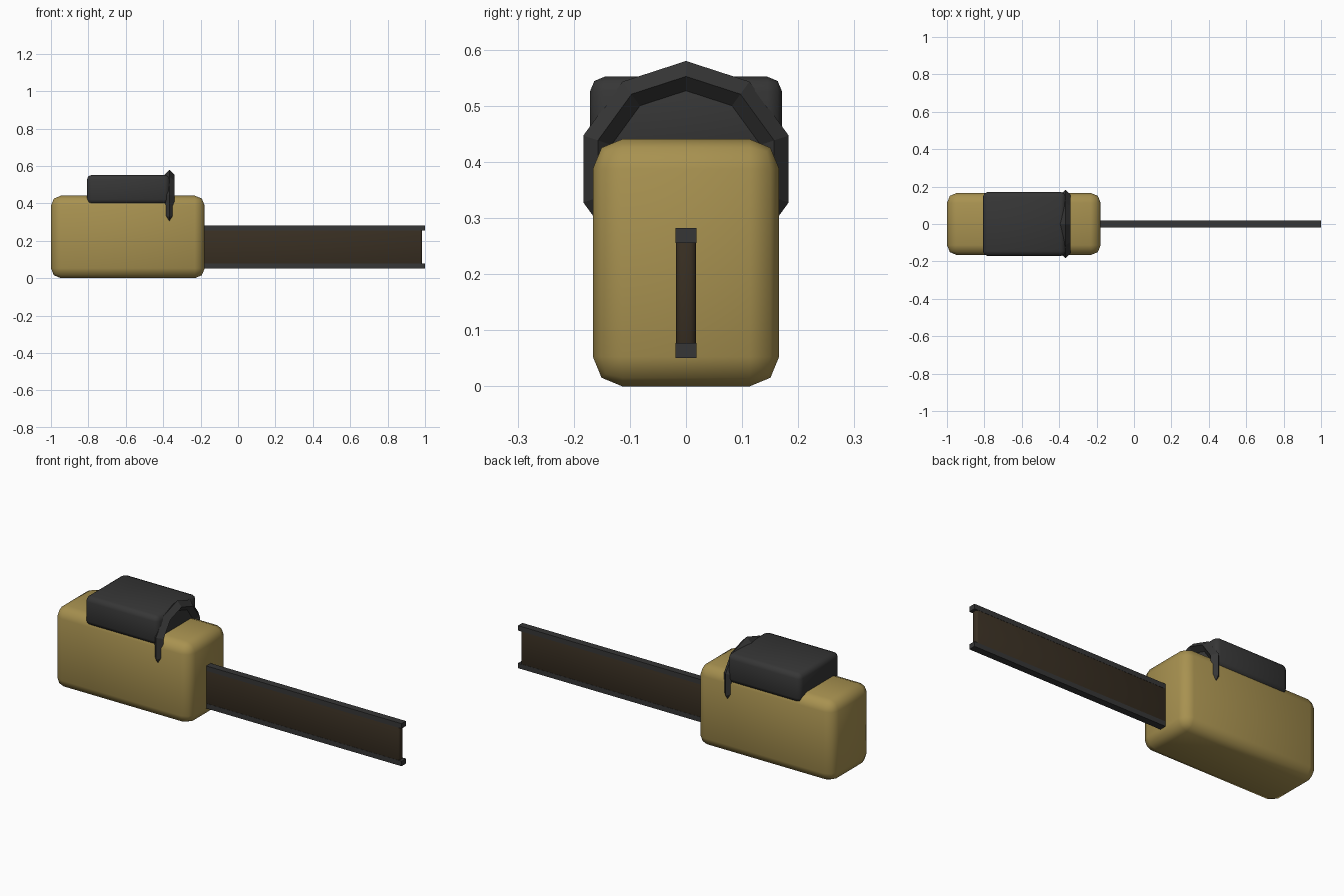
import bpy, bmesh, math
from mathutils import Vector

if "Cube" in bpy.data.objects:
    bpy.data.objects.remove(bpy.data.objects["Cube"], do_unlink=True)


def material(name, rgb):
    m = bpy.data.materials.new(name)
    m.use_nodes = True
    m.diffuse_color = (*rgb, 1)
    bsdf = m.node_tree.nodes["Principled BSDF"]
    bsdf.inputs["Base Color"].default_value = (*rgb, 1)
    bsdf.inputs["Roughness"].default_value = 0.6
    return m


YELLOW = material("mustard_yellow", (0.39, 0.285, 0.08))
BLACK = material("charcoal_black", (0.037, 0.037, 0.037))
BROWN = material("dark_brown", (0.04, 0.028, 0.016))


def box(name, lo, hi, mat, bevel=0.0):
    """Box between two corners, with optional smooth two-step rounding."""
    lo, hi = Vector(lo), Vector(hi)
    bm = bmesh.new()
    bmesh.ops.create_cube(bm, size=1)
    for v in bm.verts:
        v.co = (lo + hi) / 2 + v.co * (hi - lo)
    if bevel:
        bmesh.ops.bevel(bm, geom=bm.edges[:], offset=bevel, segments=2,
                        profile=0.5, affect='EDGES')
        for f in bm.faces:
            f.smooth = True
    mesh = bpy.data.meshes.new(name)
    bm.to_mesh(mesh)
    bm.free()
    mesh.materials.append(mat)
    obj = bpy.data.objects.new(name, mesh)
    bpy.context.collection.objects.link(obj)
    return obj


# Engine housing and the dark cover on top of it
box("engine_housing", (-1, -0.166, 0), (-0.178, 0.166, 0.441), YELLOW, 0.053)
box("top_cover", (-0.808, -0.171, 0.395), (-0.365, 0.171, 0.552), BLACK, 0.026)

# Hand guard: ten-sided hoop with a diamond section, sunk into the housing
bpy.ops.mesh.primitive_torus_add(
    major_segments=10, minor_segments=4, major_radius=0.165, minor_radius=0.0275,
    location=(-0.367, 0, 0.3875), rotation=(0, math.radians(-90), 0))
guard = bpy.context.object
guard.name = "hand_guard"
guard.data.materials.append(BLACK)

# Guide bar with a chain rail along each edge
box("guide_bar", (-0.2, -0.018, 0.066), (0.985, 0.018, 0.267), BROWN, 0.01)
for name, z in (("upper_rail", 0.269), ("lower_rail", 0.064)):
    box(name, (-0.18, -0.019, z - 0.0135), (1, 0.019, z + 0.0135), BLACK)
